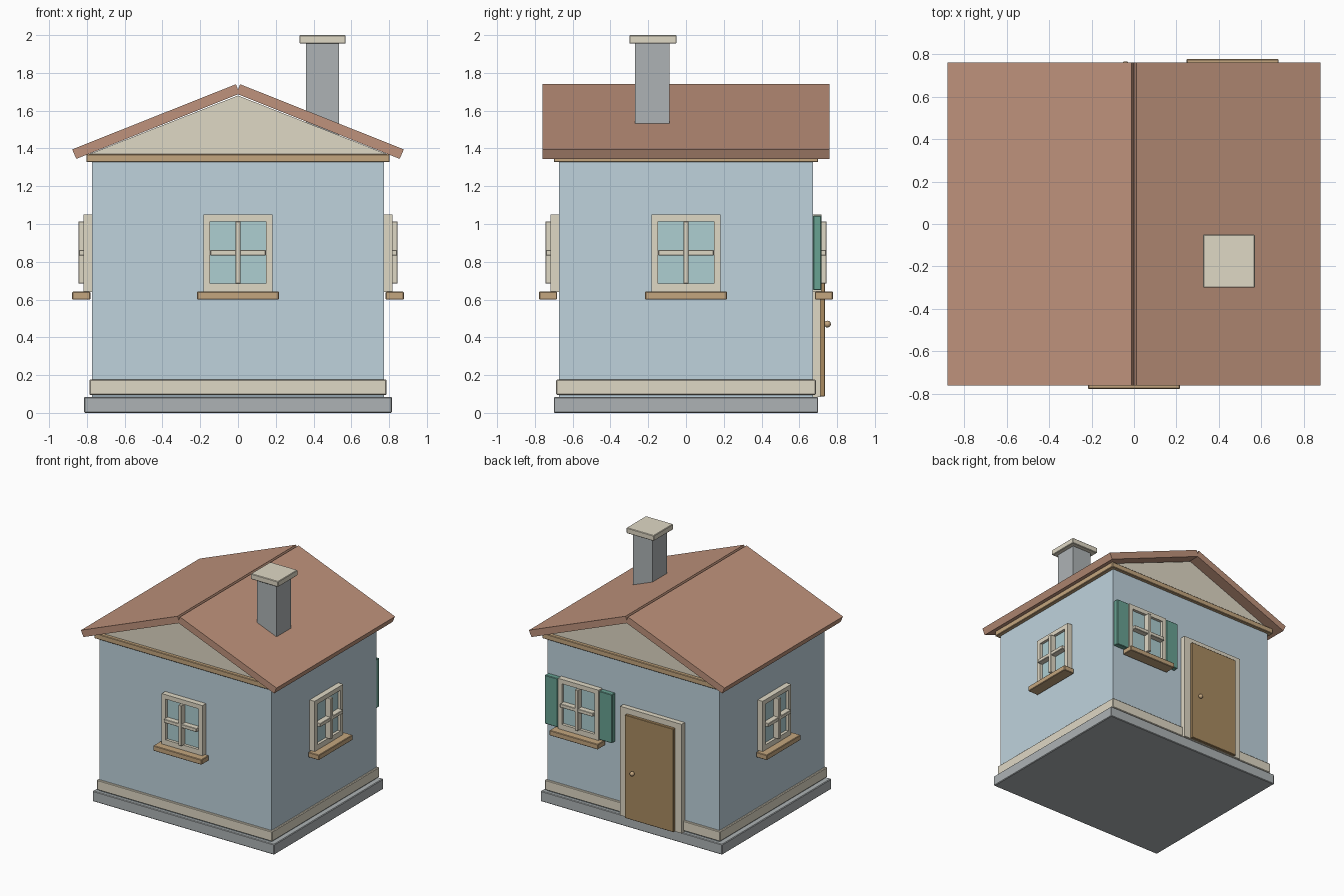
import bpy, bmesh, math
from mathutils import Matrix, Vector

if "Cube" in bpy.data.objects:
    bpy.data.objects.remove(bpy.data.objects["Cube"])


def mat(name, r, g, b):
    m = bpy.data.materials.new(name)
    m.diffuse_color = (r, g, b, 1)
    m.use_nodes = True
    m.node_tree.nodes["Principled BSDF"].inputs["Base Color"].default_value = m.diffuse_color
    return m


BLUE = mat("wall_blue", 0.52, 0.65, 0.72)
TERRA = mat("roof_terracotta", 0.52, 0.29, 0.20)
CREAM = mat("cream", 0.74, 0.69, 0.56)
WOOD = mat("trim_wood", 0.55, 0.38, 0.21)
DOOR = mat("door_wood", 0.40, 0.26, 0.12)
GLASS = mat("glass", 0.42, 0.62, 0.64)
GREEN = mat("shutter_green", 0.14, 0.36, 0.29)
STONE = mat("stone", 0.42, 0.45, 0.46)


def finish(name, bm, material, bevel=0.0):
    bmesh.ops.recalc_face_normals(bm, faces=bm.faces)
    me = bpy.data.meshes.new(name)
    bm.to_mesh(me)
    bm.free()
    me.materials.append(material)
    ob = bpy.data.objects.new(name, me)
    bpy.context.collection.objects.link(ob)
    if bevel:
        mod = ob.modifiers.new("bevel", 'BEVEL')
        mod.width = bevel
        mod.segments = 1
    return ob


def box(name, lo, hi, material, bevel=0.0, matrix=Matrix()):
    """Axis-aligned box between two corners, then moved by matrix."""
    lo, hi = Vector(lo), Vector(hi)
    bm = bmesh.new()
    bmesh.ops.create_cube(bm, size=1)
    for v in bm.verts:
        v.co = matrix @ (Vector([v.co[i] * (hi - lo)[i] for i in range(3)]) + (lo + hi) / 2)
    return finish(name, bm, material, bevel)


def slab(name, x, y, z0, z1, material, bevel=0.0):
    """Box centred on the z axis."""
    return box(name, (-x, -y, z0), (x, y, z1), material, bevel)


def prism(name, profile, y, material):
    """Profile in x-z extruded from -y to y."""
    bm = bmesh.new()
    face = bm.faces.new([bm.verts.new((px, -y, pz)) for px, pz in profile])
    new = bmesh.ops.extrude_face_region(bm, geom=[face])["geom"]
    verts = [g for g in new if isinstance(g, bmesh.types.BMVert)]
    bmesh.ops.translate(bm, verts=verts, vec=(0, 2 * y, 0))
    return finish(name, bm, material)


# Body of the house
slab("foundation", 0.815, 0.70, 0.0, 0.085, STONE, 0.005)
slab("walls", 0.772, 0.672, 0.08, 1.34, BLUE)
slab("baseboard", 0.787, 0.687, 0.095, 0.177, CREAM, 0.005)
slab("eave_trim", 0.803, 0.70, 1.327, 1.37, WOOD, 0.004)
prism("gable", [(-0.80, 1.365), (0.80, 1.365), (0, 1.68)], 0.672, CREAM)

# Two roof panels
for s, side in ((-1, "left"), (1, "right")):
    prism("roof_" + side, [(s * 0.878, 1.395), (s * 0.856, 1.345),
                           (-s * 0.009, 1.69), (s * 0.011, 1.74)], 0.76, TERRA)

# Chimney
box("chimney", (0.36, -0.27, 1.46), (0.535, -0.087, 1.96), STONE)
box("chimney_cap", (0.325, -0.30, 1.955), (0.57, -0.05, 2.0), CREAM, 0.004)


def window(name, x, y, angle, shutters=False):
    """Window built facing -y, turned by angle and set on the wall at x, y."""
    m = Matrix.Translation((x, y, 0)) @ Matrix.Rotation(math.radians(angle), 4, 'Z')

    def part(label, lo, hi, material, bevel=0.0):
        box(name + "_" + label, lo, hi, material, bevel, m)

    for s, side in ((-1, "left"), (1, "right")):
        a, b = sorted((s * 0.147, s * 0.183))
        part("stile_" + side, (a, -0.045, 0.64), (b, 0.005, 1.05), CREAM)
        if shutters:
            a, b = sorted((s * 0.187, s * 0.302))
            part("shutter_" + side, (a, -0.045, 0.65), (b, -0.001, 1.045), GREEN, 0.004)
    part("rail_bottom", (-0.147, -0.045, 0.64), (0.147, 0.005, 0.684), CREAM)
    part("rail_top", (-0.147, -0.045, 1.014), (0.147, 0.005, 1.05), CREAM)
    part("glass", (-0.147, -0.022, 0.684), (0.147, -0.008, 1.014), GLASS)
    part("bar_upright", (-0.014, -0.073, 0.684), (0.014, -0.022, 1.014), CREAM, 0.003)
    part("bar_cross", (-0.147, -0.07, 0.833), (0.147, -0.022, 0.862), CREAM, 0.003)
    part("sill", (-0.217, -0.106, 0.60), (0.217, -0.01, 0.642), WOOD, 0.004)


window("window_front", 0, -0.672, 0)
window("window_right", 0.772, 0, 90)
window("window_left", -0.772, 0, -90)
window("window_back", 0.465, 0.672, 180, True)

# Back door with frame and knob
box("door_frame", (-0.46, 0.66, 0.085), (0.092, 0.713, 0.97), CREAM)
box("door", (-0.402, 0.70, 0.087), (0.034, 0.736, 0.925), DOOR, 0.003)
bm = bmesh.new()
bmesh.ops.create_uvsphere(bm, u_segments=16, v_segments=10, radius=0.018,
                          matrix=Matrix.Translation((-0.04, 0.749, 0.47)))
knob = finish("door_knob", bm, WOOD)
for p in knob.data.polygons:
    p.use_smooth = True
